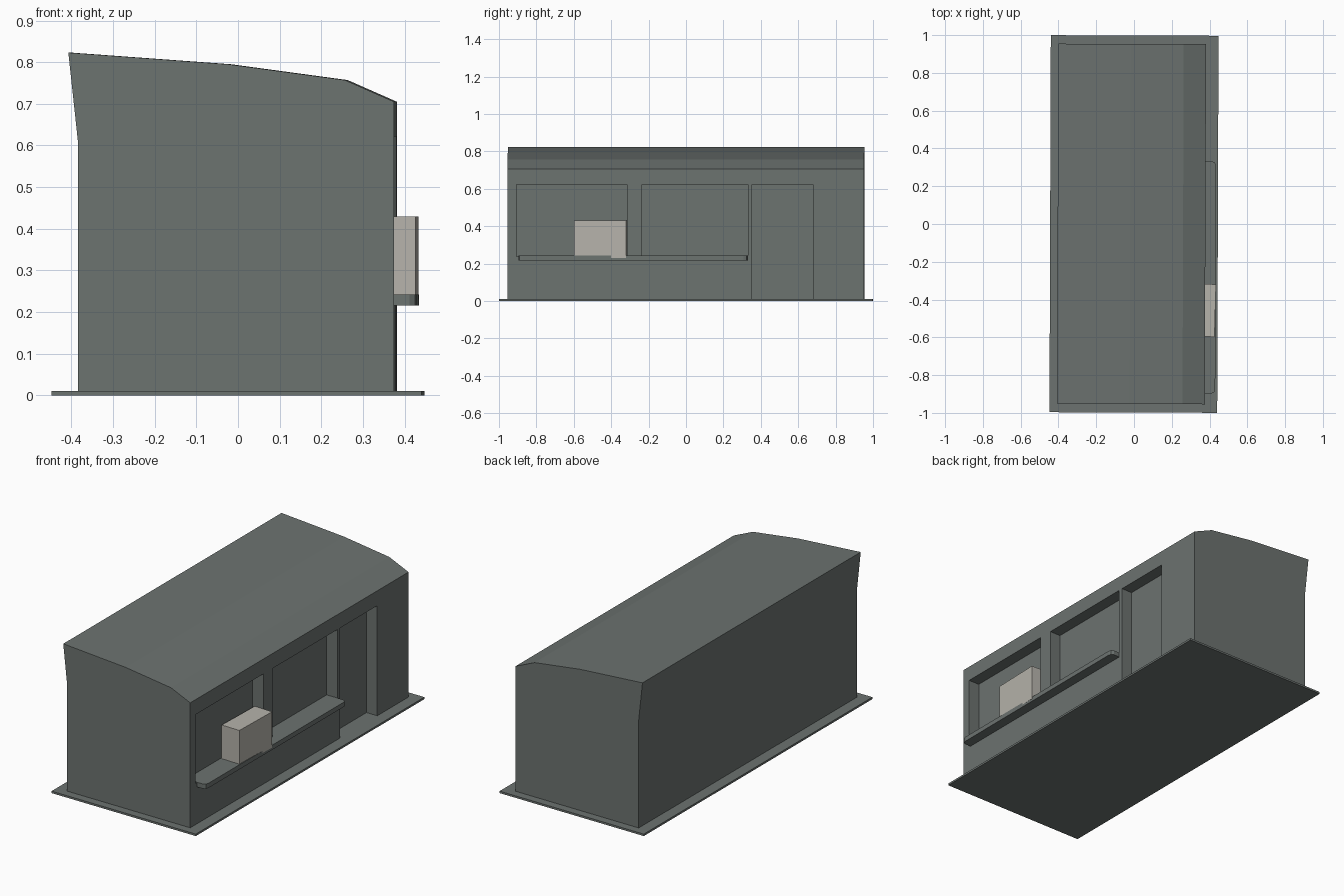
import bpy, bmesh
from math import radians
from mathutils import Matrix

cube = bpy.data.objects.get("Cube")
if cube:
    bpy.data.objects.remove(cube, do_unlink=True)

SKEW = Matrix.Rotation(radians(-0.2), 4, 'Z')


def material(name, rgb):
    m = bpy.data.materials.new(name)
    m.use_nodes = True
    m.diffuse_color = (*rgb, 1)
    m.node_tree.nodes["Principled BSDF"].inputs["Base Color"].default_value = (*rgb, 1)
    return m


grey = material("slate grey", (0.15, 0.171, 0.162))
cream = material("pale stone", (0.468, 0.451, 0.407))


def prism(name, points, offset, mat):
    """Extrude a closed outline of 3D points along an offset."""
    bm = bmesh.new()
    face = bm.faces.new([bm.verts.new(p) for p in points])
    new = bmesh.ops.extrude_face_region(bm, geom=[face])["geom"]
    bmesh.ops.translate(bm, vec=offset,
                        verts=[v for v in new if isinstance(v, bmesh.types.BMVert)])
    bmesh.ops.recalc_face_normals(bm, faces=bm.faces)
    mesh = bpy.data.meshes.new(name)
    bm.to_mesh(mesh)
    bm.free()
    mesh.materials.append(mat)
    ob = bpy.data.objects.new(name, mesh)
    bpy.context.collection.objects.link(ob)
    ob.matrix_world = SKEW
    return ob


def block(name, x, y, z, mat):
    outline = [(x[0], y[0], z[0]), (x[1], y[0], z[0]), (x[1], y[1], z[0]), (x[0], y[1], z[0])]
    return prism(name, outline, (0, 0, z[1] - z[0]), mat)


# Ground slab
block("base_slab", (-0.444, 0.444), (-0.998, 0.998), (0, 0.011), grey)

# Building shell with curved roof and flared rear wall
profile = [(-0.381, 0.01), (-0.381, 0.61), (-0.404, 0.823), (-0.02, 0.795),
           (0.26, 0.757), (0.378, 0.705), (0.378, 0.01)]
shell = prism("building_shell", [(x, -0.953, z) for x, z in profile], (0, 1.906, 0), grey)

# Recessed serving windows and door
openings = {"window_near": (-0.905, -0.315, 0.238),
            "window_far": (-0.235, 0.332, 0.238),
            "door": (0.355, 0.68, -0.02)}
for name, (y0, y1, z0) in openings.items():
    cutter = block(name + "_cutter", (0.312, 0.5), (y0, y1), (z0, 0.622), grey)
    cutter.hide_render = True
    mod = shell.modifiers.new(name, 'BOOLEAN')
    mod.operation = 'DIFFERENCE'
    mod.solver = 'EXACT'
    mod.object = cutter
    bpy.context.view_layer.objects.active = shell
    bpy.ops.object.modifier_apply(modifier=name)
    bpy.data.objects.remove(cutter, do_unlink=True)

# Counter ledge with clipped outer corners
ledge = [(0.30, -0.895), (0.415, -0.895), (0.428, -0.888), (0.433, -0.87),
         (0.433, 0.31), (0.428, 0.325), (0.415, 0.332), (0.30, 0.332)]
prism("counter_ledge", [(x, y, 0.216) for x, y in ledge], (0, 0, 0.026), grey)

# Box standing on the counter, turned slightly
box = block("counter_box", (-0.055, 0.055), (-0.139, 0.139), (0.23, 0.429), cream)
box.matrix_world = Matrix.Translation((0.375, -0.457, 0)) @ Matrix.Rotation(radians(-1.6), 4, 'Z')
